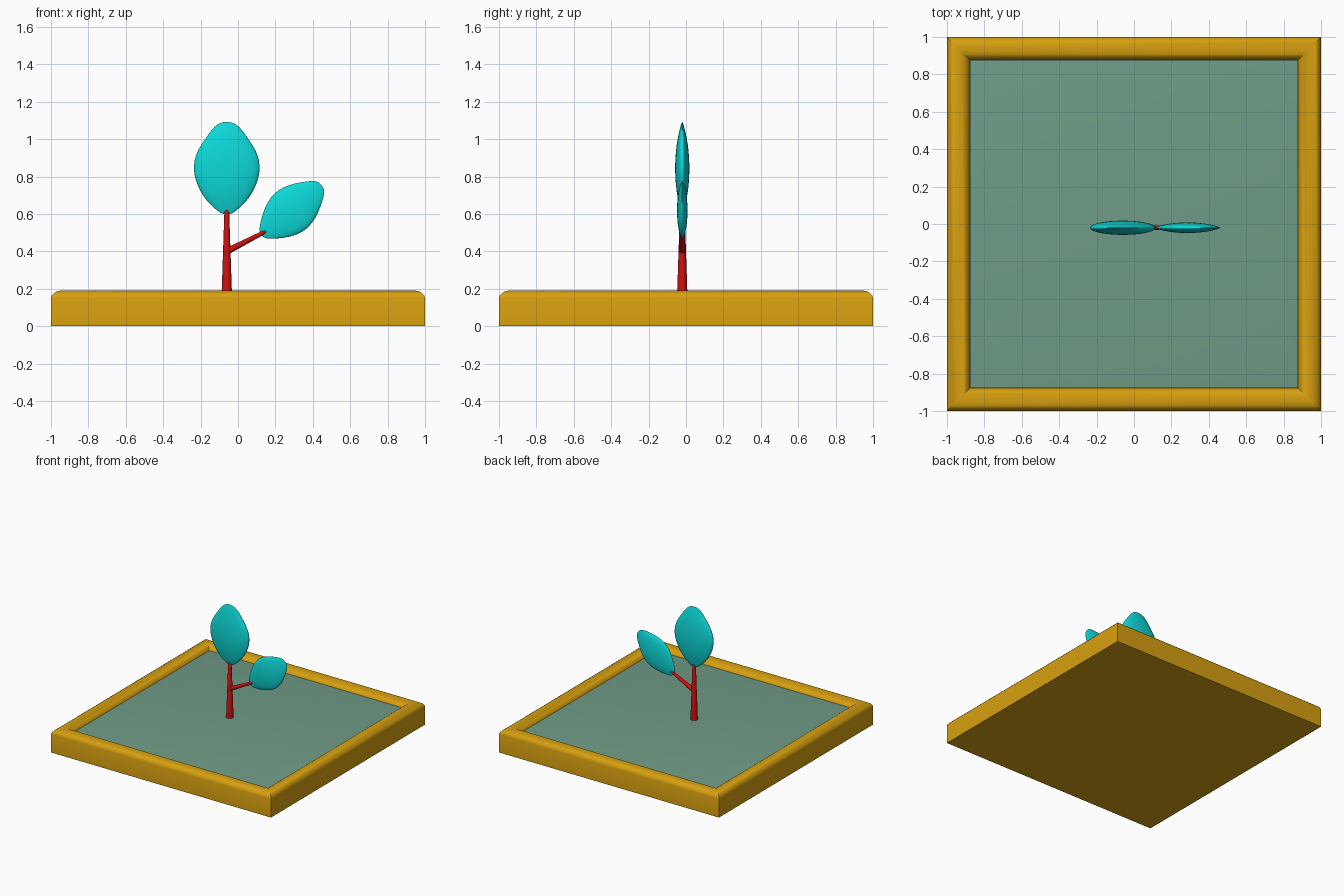
import bpy, bmesh, math
from mathutils import Vector, Matrix

if "Cube" in bpy.data.objects:
    bpy.data.objects.remove(bpy.data.objects["Cube"])


def material(name, rgb):
    m = bpy.data.materials.new(name)
    m.diffuse_color = (*rgb, 1)
    m.use_nodes = True
    m.node_tree.nodes["Principled BSDF"].inputs["Base Color"].default_value = m.diffuse_color
    return m


GOLD = material("gold", (0.68, 0.35, 0.005))
GREEN = material("green", (0.16, 0.33, 0.24))
RED = material("red", (0.61, 0.005, 0.005))
CYAN = material("cyan", (0.004, 0.70, 0.70))


def loft(name, rings, mat, matrix=Matrix(), subdiv=0, angle=35):
    """Skin a list of closed rings and cap both ends."""
    bm = bmesh.new()
    loops = [[bm.verts.new(p) for p in ring] for ring in rings]
    n = len(loops[0])
    for a, b in zip(loops, loops[1:]):
        for i in range(n):
            j = (i + 1) % n
            bm.faces.new((a[i], a[j], b[j], b[i]))
    bm.faces.new(loops[0][::-1])
    bm.faces.new(loops[-1])
    bmesh.ops.recalc_face_normals(bm, faces=bm.faces)
    me = bpy.data.meshes.new(name)
    bm.to_mesh(me)
    bm.free()
    ob = bpy.data.objects.new(name, me)
    bpy.context.collection.objects.link(ob)
    me.materials.append(mat)
    ob.matrix_world = matrix
    bpy.ops.object.select_all(action='DESELECT')
    ob.select_set(True)
    bpy.context.view_layer.objects.active = ob
    bpy.ops.object.shade_smooth_by_angle(angle=math.radians(angle))
    if subdiv:
        mod = ob.modifiers.new("smooth", 'SUBSURF')
        mod.levels = mod.render_levels = subdiv
    return ob


def square(d, z):
    return [(-d, -d, z), (d, -d, z), (d, d, z), (-d, d, z)]


def ellipse(rx, ry, z, n):
    return [(rx * math.cos(2 * math.pi * i / n), ry * math.sin(2 * math.pi * i / n), z)
            for i in range(n)]


def along(start, end):
    """Local z runs from start to end, local y stays world y."""
    z = (Vector(end) - Vector(start)).normalized()
    y = Vector((0, 1, 0))
    rot = Matrix((y.cross(z), y, z)).transposed().to_4x4()
    return Matrix.Translation(start) @ rot


def stem(name, start, end, r0, r1):
    length = (Vector(end) - Vector(start)).length
    prof = [(r0, 0), (r1, length - 0.015), (r1 * 0.7, length - 0.005), (r1 * 0.25, length)]
    loft(name, [ellipse(r, r, z, 20) for r, z in prof], RED, along(start, end), angle=50)


def leaf(name, start, end, thickness, prof):
    length = (Vector(end) - Vector(start)).length
    rings = []
    for u, w in prof:
        t = thickness * min(1, 4 * u * (1 - u)) ** 0.85
        rings.append(ellipse(w, t, u * length, 24))
    loft(name, rings, CYAN, along(start, end), subdiv=1, angle=180)


# Tray with rounded rim
rim = [(1, 0), (1, 0.15), (0.996, 0.163), (0.985, 0.176), (0.97, 0.186), (0.95, 0.19),
       (0.93, 0.19), (0.91, 0.184), (0.894, 0.172), (0.882, 0.156), (0.877, 0.14), (0.877, 0.1)]
loft("tray_rim", [square(d, z) for d, z in rim], GOLD)

# Slightly pillowed floor panel
floor = [(0.877, 0.1), (0.877, 0.153), (0.77, 0.168)]
loft("tray_floor", [square(d, z) for d, z in floor], GREEN)

# Trunk and side branch
stem("trunk", (-0.06, -0.02, 0.16), (-0.06, -0.02, 0.625), 0.028, 0.013)
stem("branch", (-0.06, -0.02, 0.40), (0.168, -0.02, 0.517), 0.018, 0.010)

# Leaves: (fraction of length, half width)
leaf("large_leaf", (-0.06, -0.02, 0.595), (-0.06, -0.02, 1.094), 0.039,
     [(0.004, 0.012), (0.03, 0.045), (0.15, 0.11), (0.25, 0.142), (0.36, 0.167), (0.47, 0.179),
      (0.58, 0.177), (0.70, 0.156), (0.80, 0.121), (0.92, 0.08), (0.975, 0.05), (0.997, 0.018)])
leaf("small_leaf", (0.125, -0.02, 0.485), (0.447, -0.02, 0.755), 0.029,
     [(0.004, 0.012), (0.025, 0.032), (0.12, 0.066), (0.28, 0.109), (0.42, 0.128), (0.54, 0.13),
      (0.68, 0.115), (0.82, 0.084), (0.93, 0.054), (0.98, 0.034), (0.997, 0.014)])
